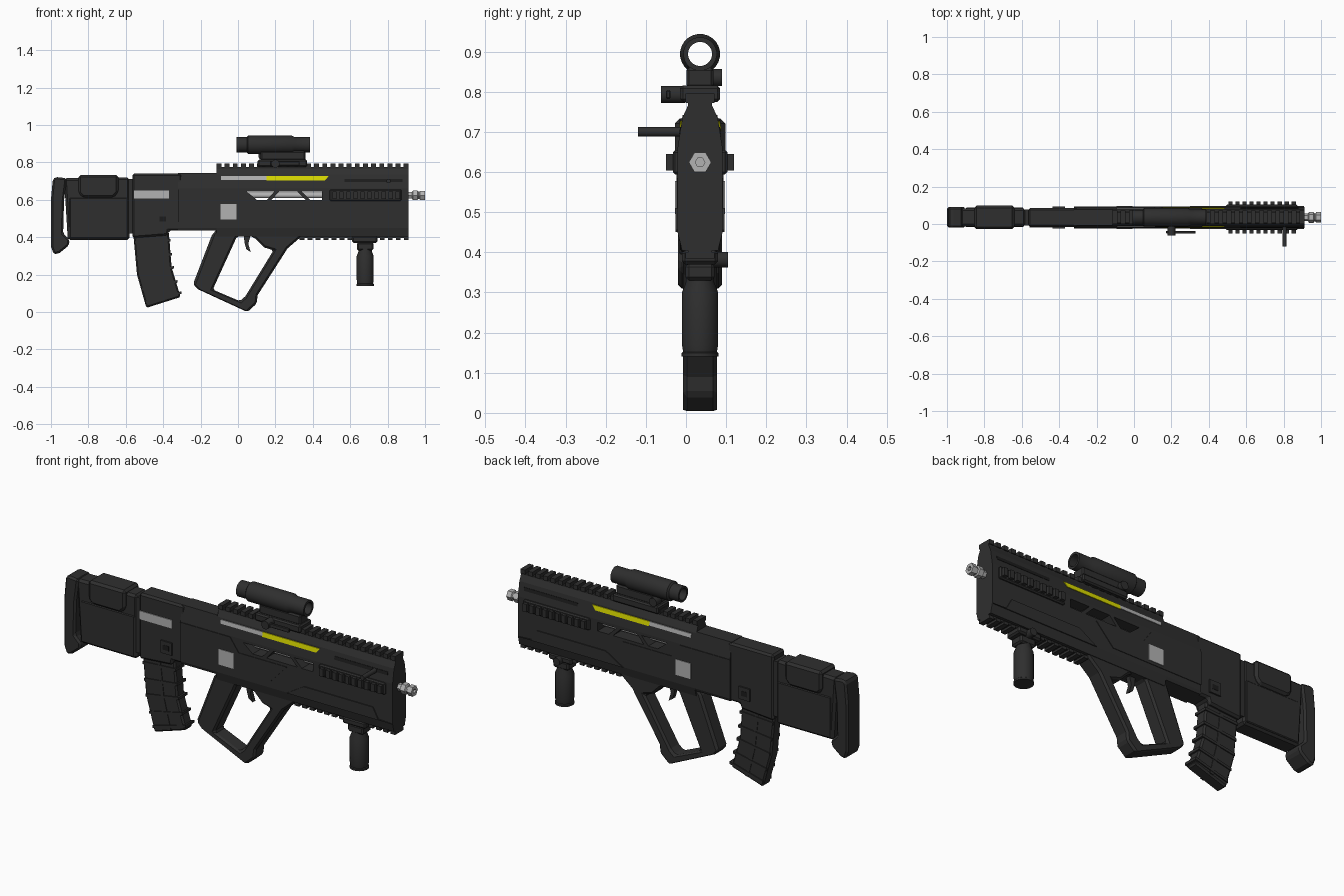
import bpy, bmesh, math
from mathutils import Matrix, Vector

if "Cube" in bpy.data.objects:
    bpy.data.objects.remove(bpy.data.objects["Cube"])

CY = 0.035          # centre plane of the body
SIDES = ((-1, "right"), (1, "left"))


def material(name, rgb):
    m = bpy.data.materials.new(name)
    m.use_nodes = True
    m.diffuse_color = (*rgb, 1)
    m.node_tree.nodes["Principled BSDF"].inputs["Base Color"].default_value = (*rgb, 1)
    return m


DARK = material("dark_polymer", (0.028, 0.028, 0.028))
BLACK = material("recess_black", (0.012, 0.012, 0.012))
GREY = material("light_metal", (0.45, 0.45, 0.45))
YELLOW = material("yellow_stripe", (0.7, 0.7, 0.0))


def finish(name, bm, mat, bevel=0, smooth=False):
    bmesh.ops.recalc_face_normals(bm, faces=bm.faces)
    me = bpy.data.meshes.new(name)
    bm.to_mesh(me)
    bm.free()
    me.materials.append(mat)
    if smooth:
        me.shade_smooth()
        me.set_sharp_from_angle(angle=math.radians(35))
    ob = bpy.data.objects.new(name, me)
    bpy.context.scene.collection.objects.link(ob)
    if bevel:
        mod = ob.modifiers.new("chamfer", "BEVEL")
        mod.width, mod.segments = bevel, 1
        mod.limit_method, mod.angle_limit = "ANGLE", math.radians(40)
    return ob


def prism(name, pts, t0, t1, mat=DARK, axis="y", bevel=0, hole=None):
    """Extrude an outline along y (points are x, z) or along x (points are y, z)."""
    bm = bmesh.new()
    put = (lambda u, v: (u, t0, v)) if axis == "y" else (lambda u, v: (t0, u, v))
    loops = [[bm.verts.new(put(*p)) for p in loop] for loop in (pts, hole) if loop]
    if hole:
        edges = [bm.edges.new((l[i - 1], l[i])) for l in loops for i in range(len(l))]
        bmesh.ops.triangle_fill(bm, edges=edges, use_beauty=True)
    else:
        bm.faces.new(loops[0])
    ext = bmesh.ops.extrude_face_region(bm, geom=bm.faces[:])
    step = Vector((0, t1 - t0, 0) if axis == "y" else (t1 - t0, 0, 0))
    moved = [g for g in ext["geom"] if isinstance(g, bmesh.types.BMVert)]
    bmesh.ops.translate(bm, verts=moved, vec=step)
    return finish(name, bm, mat, bevel)


def slab(name, pts, half, **kw):
    return prism(name, pts, CY - half, CY + half, **kw)


def boxes(name, spans, mat=DARK, bevel=0):
    """Boxes given as x0, x1, y0, y1, z0, z1."""
    bm = bmesh.new()
    for x0, x1, y0, y1, z0, z1 in spans:
        mid = Vector((x0 + x1, y0 + y1, z0 + z1)) / 2
        bmesh.ops.create_cube(bm, size=1, matrix=Matrix.Translation(mid)
                              @ Matrix.Diagonal((x1 - x0, y1 - y0, z1 - z0, 1)))
    return finish(name, bm, mat, bevel)


def teeth(name, x0, x1, n, *rest):
    p = (x1 - x0) / (n - 0.4)
    return boxes(name, [(x0 + i * p, x0 + (i + 0.6) * p, *rest) for i in range(n)])


def lathe(name, profile, centre, axis, mat=DARK, segs=24, tube=False):
    """Spin (radius, distance) points about an axis through centre."""
    bm = bmesh.new()
    rot = {"x": Matrix.Rotation(math.pi / 2, 3, "Y"),
           "y": Matrix.Rotation(-math.pi / 2, 3, "X"), "z": Matrix.Identity(3)}[axis]
    rings = []
    for r, t in profile:
        ring = []
        for i in range(segs):
            a = math.tau * (i + 0.5) / segs
            ring.append(bm.verts.new(rot @ Vector((r * math.cos(a), r * math.sin(a), t)) + Vector(centre)))
        rings.append(ring)
    for k in range(0 if tube else 1, len(rings)):
        a, b = rings[k - 1], rings[k]
        for i in range(segs):
            bm.faces.new((a[i - 1], a[i], b[i], b[i - 1]))
    if not tube:
        bm.faces.new(rings[0])
        bm.faces.new(rings[-1])
    return finish(name, bm, mat, smooth=segs > 8)


def rect(x0, x1, z0, z1):
    return [(x0, z0), (x1, z0), (x1, z1), (x0, z1)]


def body_half(z):
    """Half width of the receiver at a height."""
    return 0.056 - max(0, z - 0.66) * 0.16


def plates(name, pts, mat, thick=0.004, sides=SIDES, half=body_half):
    """Thin plates that hug the receiver sides."""
    for s, label in sides:
        bm = bmesh.new()
        rows = [[bm.verts.new((x, CY + s * (half(z) + d), z)) for x, z in pts]
                for d in (-0.002, thick)]
        for row in rows:
            bm.faces.new(row)
        for i in range(len(pts)):
            bm.faces.new((rows[0][i - 1], rows[0][i], rows[1][i], rows[1][i - 1]))
        finish(f"{name}_{label}", bm, mat)


# Receiver and handguard: one cross-section, with window cutouts
section = [(0.028, 0.77), (0.044, 0.735), (0.056, 0.66), (0.056, 0.45), (0.045, 0.405)]
outline = [(CY + w, z) for w, z in section] + [(CY - w, z) for w, z in reversed(section)]
receiver = prism("receiver", outline, -0.115, 0.912, axis="x")
windows = [[(0.045, 0.645), (0.195, 0.645), (0.155, 0.6), (0.1, 0.6)],
           [(0.22, 0.645), (0.315, 0.645), (0.36, 0.6), (0.18, 0.6)],
           [(0.34, 0.645), (0.45, 0.645), (0.45, 0.6), (0.385, 0.6)]]
for i, w in enumerate(windows):
    cutter = slab(f"window_cutter_{i}", w, 0.2)
    cutter.hide_render = True
    cut = receiver.modifiers.new("window", "BOOLEAN")
    cut.object, cut.operation, cut.solver = cutter, "DIFFERENCE", "EXACT"
deps = bpy.context.evaluated_depsgraph_get()
receiver.data = bpy.data.meshes.new_from_object(receiver.evaluated_get(deps))
receiver.modifiers.clear()
for ob in [o for o in bpy.data.objects if o.name.startswith("window_cutter")]:
    bpy.data.objects.remove(ob)

rear_section = [(0.043, 0.742), (0.056, 0.66), (0.056, 0.45), (0.05, 0.435)]
prism("rear_receiver", [(CY + w, z) for w, z in rear_section]
      + [(CY - w, z) for w, z in reversed(rear_section)], -0.32, -0.115, axis="x")
slab("rear_body", [(-0.565, 0.74), (-0.3, 0.74), (-0.3, 0.435), (-0.37, 0.435),
                   (-0.375, 0.41), (-0.565, 0.395)], 0.05, bevel=0.01)

# Panels and painted plates
plates("lower_panel", [(0.3, 0.45), (0.4, 0.51), (0.8, 0.51), (0.83, 0.455), (0.91, 0.45)], DARK, 0.005)
plates("centre_panel", [(-0.32, 0.48), (0.2, 0.48), (0.3, 0.585), (0.02, 0.585), (-0.03, 0.655), (-0.32, 0.655)], DARK, 0.003)
plates("yellow_stripe", [(0.153, 0.703), (0.465, 0.703), (0.485, 0.727), (0.153, 0.727)], YELLOW)
plates("grey_stripe", rect(-0.09, 0.153, 0.707, 0.727), GREY)
plates("square_plate", rect(-0.094, -0.008, 0.495, 0.577), GREY, 0.006)
plates("handle_slot", rect(0.57, 0.88, 0.695, 0.712), BLACK, 0.002)
plates("ejection_port", rect(-0.56, -0.37, 0.606, 0.65), GREY, 0.004, SIDES[:1], lambda z: 0.05)
plates("magazine_catch", rect(-0.435, -0.37, 0.465, 0.53), DARK, 0.008, half=lambda z: 0.05)
plates("catch_button", rect(-0.42, -0.385, 0.485, 0.51), BLACK, 0.0095, half=lambda z: 0.05)

# Rails
boxes("top_rail", [(-0.115, 0.912, CY - 0.03, CY + 0.03, 0.74, 0.775)])
teeth("top_rail_teeth", -0.115, 0.912, 24, CY - 0.036, CY + 0.036, 0.772, 0.795)
boxes("bottom_rail", [(0.33, 0.912, CY - 0.03, CY + 0.03, 0.395, 0.41)])
teeth("bottom_rail_teeth", 0.33, 0.912, 14, CY - 0.036, CY + 0.036, 0.384, 0.4)
for s, label in SIDES:
    ys = [sorted((CY + s * 0.05, CY + s * w)) for w in (0.068, 0.085)]
    boxes(f"side_rail_{label}", [(0.49, 0.875, *ys[0], 0.594, 0.655)], bevel=0.006)
    teeth(f"side_rail_teeth_{label}", 0.505, 0.865, 10, *ys[1], 0.604, 0.645)

# Barrel and hexagonal muzzle
lathe("barrel", [(0.016, 0), (0.016, 0.93)], (0, CY, 0.624), "x", GREY, 16)
lathe("muzzle", [(0.012, 0), (0.02, 0), (0.02, 0.02), (0.029, 0.025), (0.029, 0.05), (0.022, 0.054),
                 (0.022, 0.06), (0.028, 0.064), (0.028, 0.09), (0.012, 0.09)],
      (0.91, CY, 0.624), "x", GREY, 6, tube=True)

# Stock, cheek rest and butt pad
slab("stock", [(-0.93, 0.715), (-0.58, 0.72), (-0.58, 0.385), (-0.91, 0.385)], 0.048, bevel=0.012)
slab("stock_panel", rect(-0.9, -0.59, 0.395, 0.61), 0.052, bevel=0.004)
slab("stock_joint", rect(-0.6, -0.55, 0.42, 0.71), 0.042)
slab("cheek_rest", [(-0.853, 0.733), (-0.639, 0.733), (-0.639, 0.64), (-0.665, 0.612),
                    (-0.83, 0.612), (-0.853, 0.635)], 0.063, bevel=0.012)
slab("butt_pad", [(-0.99, 0.71), (-0.975, 0.722), (-0.915, 0.715), (-0.93, 0.6), (-0.935, 0.42), (-0.9, 0.385),
                  (-0.905, 0.355), (-0.955, 0.315), (-0.985, 0.308), (-1, 0.35), (-1, 0.6)], 0.055, bevel=0.012)

# Magazine with ribs
slab("magazine", [(-0.56, 0.42), (-0.37, 0.43), (-0.355, 0.24), (-0.307, 0.08),
                  (-0.49, 0.022), (-0.54, 0.2)], 0.032, bevel=0.008)
for i, (x, z) in enumerate([(-0.553, 0.365), (-0.545, 0.28), (-0.535, 0.2), (-0.515, 0.115), (-0.495, 0.045)]):
    drop = 0.012 + i * 0.01
    w = 0.192
    slab(f"magazine_rib_{i}", [(x, z), (x + w, z + drop), (x + w, z + drop + 0.014), (x, z + 0.014)], 0.037)
slab("magazine_spine", [(-0.47, 0.4), (-0.45, 0.4), (-0.43, 0.22), (-0.39, 0.06), (-0.41, 0.055), (-0.45, 0.22)], 0.035)

# Looped grip and trigger
slab("grip_loop", [(-0.14, 0.41), (-0.24, 0.15), (-0.215, 0.122), (0.05, 0), (0.1, 0.045), (0.105, 0.09),
                   (0.265, 0.34), (0.335, 0.4), (0.335, 0.46), (-0.1, 0.46)], 0.042, bevel=0.01,
     hole=[(-0.005, 0.405), (-0.135, 0.12), (0.01, 0.058), (0.04, 0.085),
           (0.19, 0.33), (0.14, 0.345), (0.095, 0.39), (0.07, 0.405)])
slab("trigger", [(0.03, 0.42), (0.07, 0.42), (0.055, 0.365), (0.068, 0.32), (0.045, 0.335), (0.035, 0.37)], 0.012)

# Vertical foregrip with clamp
boxes("foregrip_clamp", [(0.61, 0.745, CY - 0.045, CY + 0.045, 0.37, 0.405),
                         (0.635, 0.725, CY - 0.036, CY + 0.036, 0.33, 0.372)], bevel=0.008)
lathe("clamp_knob", [(0.02, 0), (0.02, 0.07)], (0.68, CY, 0.382), "y", segs=12)
lathe("foregrip", [(0.047, 0.14), (0.047, 0.149), (0.043, 0.152), (0.046, 0.17), (0.046, 0.3),
                   (0.036, 0.325), (0.036, 0.345)], (0.68, CY, 0), "z", segs=16)

# Charging handle
lathe("charging_handle", [(0.012, 0), (0.012, 0.115)], (0.805, -0.12, 0.7), "y", segs=12)

# Open sight tube, mount and locking lever
lathe("sight_tube", [(0.03, 0), (0.041, 0), (0.041, 0.055), (0.05, 0.062), (0.05, 0.295), (0.042, 0.31),
                     (0.042, 0.393), (0.03, 0.393)], (-0.008, CY, 0.894), "x", tube=True)
boxes("sight_mount", [(0.12, 0.36, CY - 0.034, CY + 0.034, 0.81, 0.86),
                      (0.105, 0.37, CY - 0.05, CY + 0.05, 0.775, 0.815)], bevel=0.007)
lathe("sight_dial", [(0.022, 0), (0.022, 0.045)], (0.13, CY + 0.01, 0.835), "y", segs=12)
lathe("lock_knob", [(0.022, 0), (0.022, 0.06)], (0.2, -0.062, 0.793), "y", segs=12)
boxes("lock_lever", [(0.17, 0.33, -0.05, -0.038, 0.782, 0.804)], bevel=0.003)
